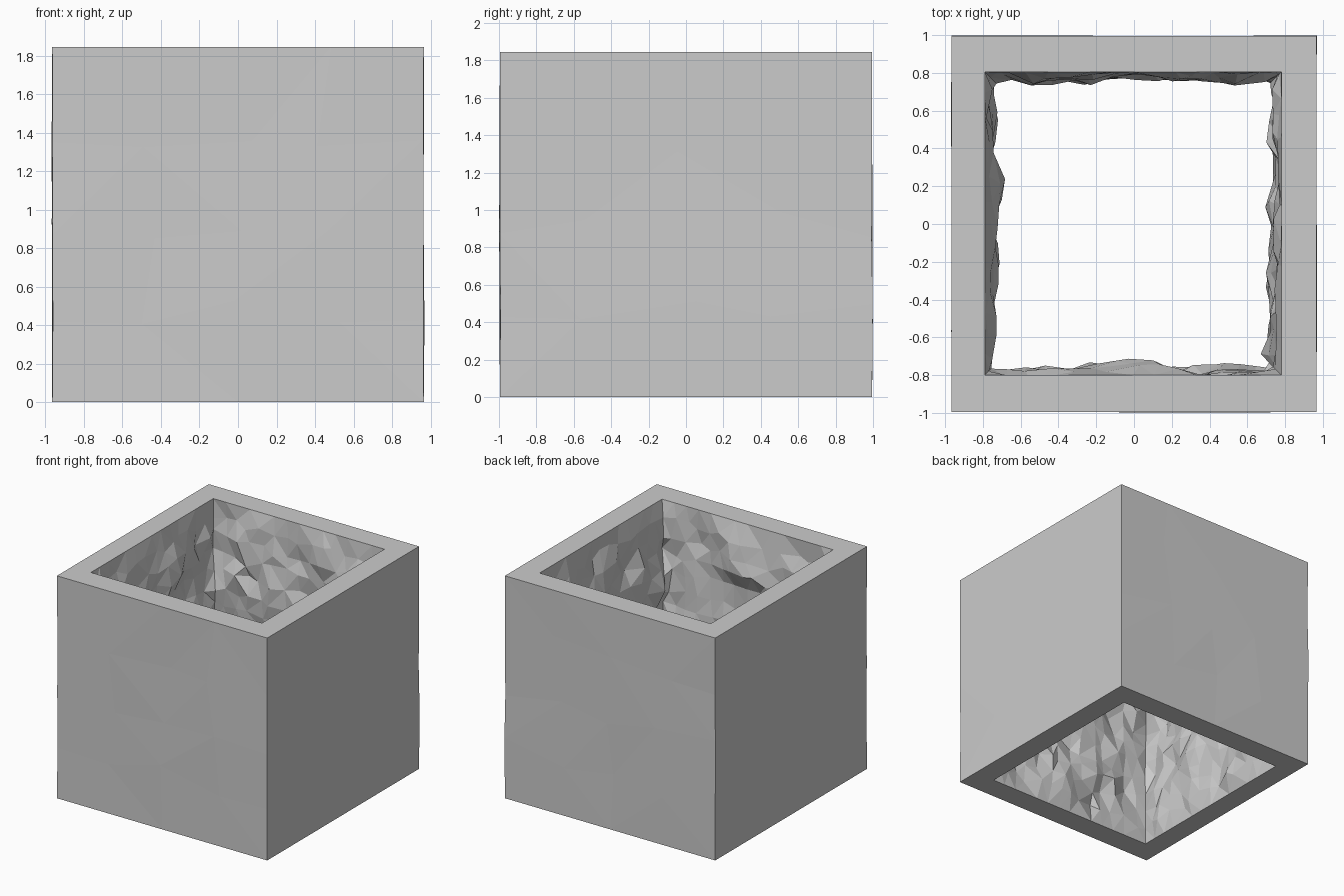
import bpy, bmesh, random
from mathutils import Vector, noise

if "Cube" in bpy.data.objects:
    bpy.data.objects.remove(bpy.data.objects["Cube"])

random.seed(4)
HEIGHT = 1.845


def ring_points(x0, x1, y0, y1, n):
    """Points around a rectangle, n per side, each with its outward normal."""
    corners = [Vector(c) for c in ((x0, y0, 0), (x1, y0, 0), (x1, y1, 0), (x0, y1, 0))]
    normals = [Vector(c) for c in ((0, -1, 0), (1, 0, 0), (0, 1, 0), (-1, 0, 0))]
    pts = []
    for s in range(4):
        a, b = corners[s], corners[(s + 1) % 4]
        for i in range(n):
            normal = normals[s] if i else normals[s] + normals[s - 1]
            pts.append((a.lerp(b, i / n), normal, (b - a).normalized(), i > 0))
    return pts


def wall(bm, pts, rows, offset, jitter):
    """Stack rings of points from bottom to top and skin them with faces."""
    rings = []
    for r in range(rows + 1):
        ring = []
        for p, normal, along, free in pts:
            co = p + Vector((0, 0, HEIGHT * r / rows))
            if 0 < r < rows:
                if free:
                    co += along * random.uniform(-jitter, jitter)
                co.z += random.uniform(-jitter, jitter)
                co += normal * offset(co)
            ring.append(bm.verts.new(co))
        rings.append(ring)
    n = len(pts)
    for r in range(rows):
        for i in range(n):
            j = (i + 1) % n
            bm.faces.new((rings[r][i], rings[r][j], rings[r + 1][j], rings[r + 1][i]))
    return rings


def rough(co):
    """Broken stone relief, mostly bulging into the opening."""
    relief = 0.08 * noise.noise(co * 2.3) + 0.05 * noise.noise(co * 5.5 + Vector((7, 3, 1)))
    edge = min(1, min(co.z, HEIGHT - co.z) / 0.2)
    return edge * max(-0.12, min(0.05, -0.025 + relief + random.uniform(-0.018, 0.018)))


def slight(co):
    return random.uniform(-0.004, 0.004)


bm = bmesh.new()

# Smooth outer faces and rough inner faces
N_OUT, N_IN = 4, 14
outer = wall(bm, ring_points(-0.965, 0.965, -0.995, 0.995, N_OUT), 4, slight, 0.08)
inner = wall(bm, ring_points(-0.79, 0.78, -0.80, 0.805, N_IN), 13, rough, 0.035)

# Flat rims at bottom and top, one mitred strip per side
for r in (0, -1):
    o, i = outer[r], inner[r]
    for s in range(4):
        out_side = [o[(s * N_OUT + k) % len(o)] for k in range(N_OUT + 1)]
        in_side = [i[(s * N_IN + k) % len(i)] for k in range(N_IN + 1)]
        bm.faces.new(out_side + in_side[::-1])

bmesh.ops.triangulate(bm, faces=bm.faces[:])
bmesh.ops.recalc_face_normals(bm, faces=bm.faces[:])

mesh = bpy.data.meshes.new("stone_shaft")
bm.to_mesh(mesh)
bm.free()
shaft = bpy.data.objects.new("stone_shaft", mesh)
bpy.context.collection.objects.link(shaft)
